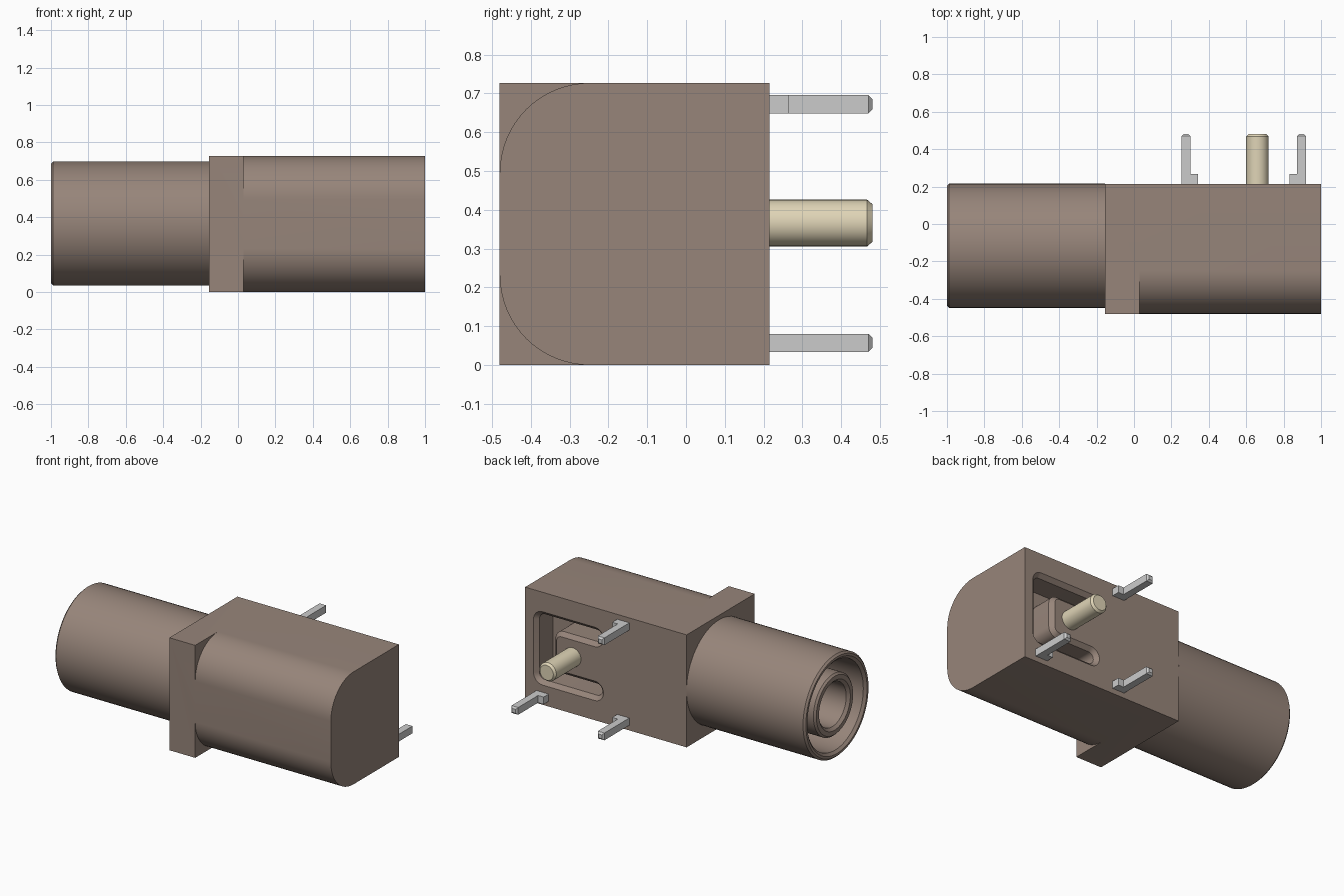
import bpy, bmesh
from math import sin, cos, pi, radians
from mathutils import Vector

if "Cube" in bpy.data.objects:
    bpy.data.objects.remove(bpy.data.objects["Cube"])


def material(name, rgb):
    m = bpy.data.materials.new(name)
    m.diffuse_color = (*rgb, 1)
    m.use_nodes = True
    m.node_tree.nodes["Principled BSDF"].inputs["Base Color"].default_value = m.diffuse_color
    return m


BROWN = material("brown_plastic", (0.31, 0.235, 0.195))
STEEL = material("tin_plate", (0.62, 0.63, 0.61))
GOLD = material("gold_plate", (0.74, 0.66, 0.47))


def loft(name, stacks, mat=None):
    """Each stack is a list of equal-length rings, skinned and capped."""
    bm = bmesh.new()
    for rings in stacks:
        vs = [[bm.verts.new(p) for p in ring] for ring in rings]
        n = len(vs[0])
        for a, b in zip(vs, vs[1:]):
            for i in range(n):
                j = (i + 1) % n
                bm.faces.new((a[i], a[j], b[j], b[i]))
        bm.faces.new(vs[0][::-1])
        bm.faces.new(vs[-1])
    if len(stacks) == 1:
        bmesh.ops.remove_doubles(bm, verts=bm.verts, dist=1e-5)
        bmesh.ops.dissolve_degenerate(bm, edges=bm.edges, dist=1e-5)
    bmesh.ops.recalc_face_normals(bm, faces=bm.faces)
    me = bpy.data.meshes.new(name)
    bm.to_mesh(me)
    bm.free()
    ob = bpy.data.objects.new(name, me)
    bpy.context.collection.objects.link(ob)
    if mat:
        me.materials.append(mat)
    return ob


def rounded(corners, radii, n=8):
    """Right-angled outline with a radius per corner."""
    pts = []
    for i, (p, r) in enumerate(zip(corners, radii)):
        p = Vector(p)
        u = (Vector(corners[i - 1]) - p).normalized()
        v = (Vector(corners[(i + 1) % len(corners)]) - p).normalized()
        c = p + (u + v) * r
        for k in range(n + 1):
            t = pi / 2 * k / n
            pts.append(c - v * r * cos(t) - u * r * sin(t))
    return pts


def smooth(ob):
    bpy.ops.object.select_all(action='DESELECT')
    ob.select_set(True)
    bpy.context.view_layer.objects.active = ob
    bpy.ops.object.shade_smooth_by_angle(angle=radians(25))


# housing: square flange stepping into a block with two rounded edges
def section(x, r):
    corners = [(-0.48, 0), (0.215, 0), (0.215, 0.727), (-0.48, 0.727)]
    return [(x, p.x, p.y) for p in rounded(corners, [r, 0, 0, r], 16)]


housing = loft("housing", [[section(-0.155, 0), section(0.03, 0),
                            section(0.03, 0.232), section(1.0, 0.232)]], BROWN)


# U-shaped pocket with a bevelled rim in the mounting face
def pocket(y, d):
    x0, x1, xi = 0.465 - d, 0.915 + d, 0.80 - d
    zb, zt, zbi, zti = 0.152 - d, 0.576 + d, 0.228 + d, 0.50 - d
    corners = [(x0, zb), (x1, zb), (x1, zt), (x0, zt),
               (x0, zti), (xi, zti), (xi, zbi), (x0, zbi)]
    end = (zbi - zb) / 2 * 0.99
    radii = [end, 0.04 + d, 0.04 + d, end, end, 0.06 - d, 0.06 - d, end]
    return [(p.x, y, p.y) for p in rounded(corners, radii)]


cutter = loft("pocket_cutter", [[pocket(0.24, 0.025), pocket(0.215, 0.025),
                                 pocket(0.19, 0), pocket(0.05, 0)]])
cutter.hide_render = True
mod = housing.modifiers.new("pocket", 'BOOLEAN')
mod.operation = 'DIFFERENCE'
mod.solver = 'EXACT'
mod.object = cutter
bpy.context.view_layer.objects.active = housing
bpy.ops.object.modifier_apply(modifier=mod.name)
bpy.data.objects.remove(cutter)
smooth(housing)


# socket barrel: outer sleeve, annular gap, inner tube and bore
def circle(r, n=64):
    return [(r * cos(2 * pi * i / n), r * sin(2 * pi * i / n)) for i in range(n)]


profile = [(-0.155, 0.332), (-0.988, 0.332), (-1.0, 0.32), (-1.0, 0.305),
           (-0.985, 0.288), (-0.25, 0.288), (-0.25, 0.2), (-0.97, 0.2),
           (-0.982, 0.188), (-0.982, 0.16), (-0.965, 0.142), (-0.25, 0.142)]
barrel = loft("socket_barrel", [[[(x, a - 0.116, b + 0.366) for a, b in circle(r)]
                                 for x, r in profile]], BROWN)
smooth(barrel)

# centre contact pin
smooth(loft("centre_pin", [[[(0.66 + a, y, 0.366 + b) for a, b in circle(r, 40)]
                            for y, r in [(0.18, 0.06), (0.467, 0.06), (0.481, 0.048)]]], GOLD))


# three solder legs, each with a side foot at the base
def rect(x0, x1, z, h, y):
    return [(x0, y, z - h), (x1, y, z - h), (x1, y, z + h), (x0, y, z + h)]


for i, (x, z, foot) in enumerate([(0.278, 0.672, 1), (0.278, 0.057, 1), (0.895, 0.057, -1)]):
    w, h, c = 0.0235, 0.0235, 0.011
    x0, x1 = sorted((x - foot * w, x + foot * 0.063))
    loft(f"solder_leg_{i + 1}", [
        [rect(x0, x1, z, h, 0.2), rect(x0, x1, z, h, 0.266)],
        [rect(x - w, x + w, z, h, 0.266), rect(x - w, x + w, z, h, 0.47),
         rect(x - w + c, x + w - c, z, h - c, 0.481)]], STEEL)
